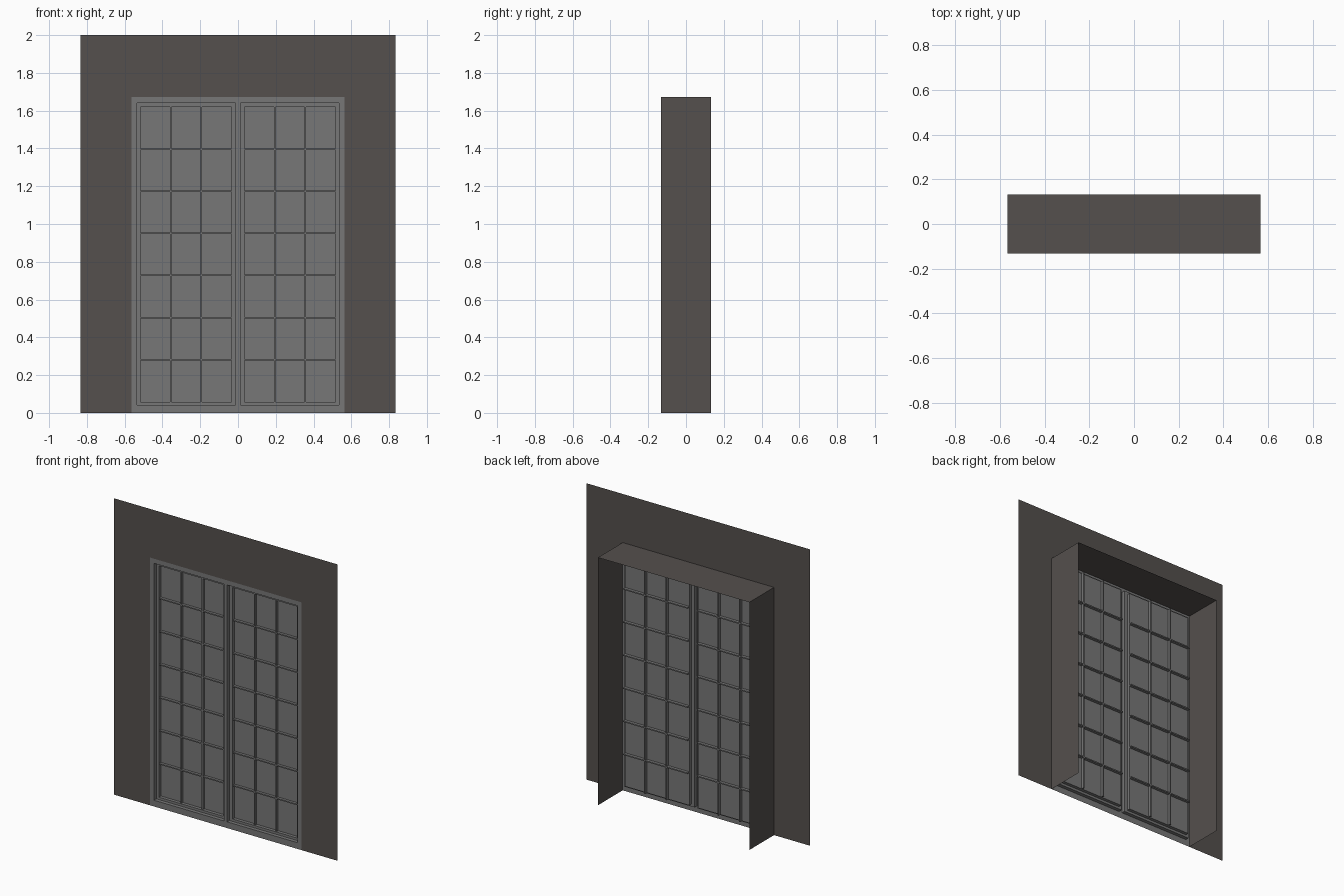
import bpy, bmesh

if "Cube" in bpy.data.objects:
    bpy.data.objects.remove(bpy.data.objects["Cube"])

FRONT, BACK = -0.132, 0.132      # wall plane and rear edge of the reveal
STEP1, STEP2 = FRONT + 0.025, FRONT + 0.047   # sash face and glass planes


def material(name, rgb):
    m = bpy.data.materials.new(name)
    m.diffuse_color = (*rgb, 1)
    m.use_nodes = True
    m.node_tree.nodes["Principled BSDF"].inputs["Base Color"].default_value = m.diffuse_color
    return m


wall_mat = material("dark_warm_plaster", (0.089, 0.079, 0.074))
metal_mat = material("mid_grey_window", (0.185, 0.185, 0.185))


def make(name, bm, mat):
    """Turn a right-hand half into an object mirrored across x = 0."""
    me = bpy.data.meshes.new(name)
    bm.to_mesh(me)
    bm.free()
    me.materials.append(mat)
    ob = bpy.data.objects.new(name, me)
    bpy.context.collection.objects.link(ob)
    mod = ob.modifiers.new("mirror", 'MIRROR')
    mod.use_axis[0] = True
    mod.merge_threshold = 0.0005
    return ob


def rect(bm, x0, x1, z0, z1, y):
    return [bm.verts.new(p) for p in ((x0, y, z0), (x1, y, z0), (x1, y, z1), (x0, y, z1))]


def box(bm, x0, x1, y0, y1, z0, z1):
    r = bmesh.ops.create_cube(bm, size=1)
    for v in r["verts"]:
        v.co = ((x0 + x1) / 2 + v.co.x * (x1 - x0),
                (y0 + y1) / 2 + v.co.y * (y1 - y0),
                (z0 + z1) / 2 + v.co.z * (z1 - z0))


OX, OZ = 0.565, 1.672            # opening half width and height
WX, WZ = 0.835, 2.0              # wall half width and height

# Flat wall sheet around the opening
bm = bmesh.new()
bm.faces.new(rect(bm, OX, WX, 0, OZ, FRONT))
bm.faces.new(rect(bm, OX, WX, OZ, WZ, FRONT))
bm.faces.new(rect(bm, 0, OX, OZ, WZ, FRONT))
bmesh.ops.remove_doubles(bm, verts=bm.verts, dist=0.0005)
make("wall", bm, wall_mat)

# Reveal: side and top sheets running back from the wall
bm = bmesh.new()
path = [(OX, 0), (OX, OZ), (0, OZ)]
near = [bm.verts.new((x, FRONT, z)) for x, z in path]
far = [bm.verts.new((x, BACK, z)) for x, z in path]
for i in range(2):
    bm.faces.new((near[i], far[i], far[i + 1], near[i + 1]))
make("reveal", bm, wall_mat)

# Frame and sash: stepped sheet, each ring bridged to the next
R1 = (0.012, 0.535, 0.042, 1.641)
R2 = (0.035, 0.515, 0.058, 1.620)
bm = bmesh.new()
rings = [rect(bm, 0, OX, 0, OZ, FRONT), rect(bm, *R1, FRONT), rect(bm, *R1, STEP1),
         rect(bm, *R2, STEP1), rect(bm, *R2, STEP2)]
for a, b in zip(rings, rings[1:]):
    for i in range(4):
        j = (i + 1) % 4
        bm.faces.new((a[i], a[j], b[j], b[i]))
make("frame_and_sash", bm, metal_mat)

# Glass pane
bm = bmesh.new()
bm.faces.new(rect(bm, *R2, STEP2))
make("glass", bm, metal_mat)

# Glazing bars: three columns by seven rows per sash
bm = bmesh.new()
x0, x1, z0, z1 = R2
h, y0, y1 = 0.004, STEP2 - 0.018, STEP2 + 0.020
for i in (1, 2):
    x = x0 + (x1 - x0) * i / 3
    box(bm, x - h, x + h, y0, y1, z0, z1)
for i in range(1, 7):
    z = z0 + (z1 - z0) * i / 7
    box(bm, x0, x1, y0, y1, z - h, z + h)
make("glazing_bars", bm, metal_mat)
